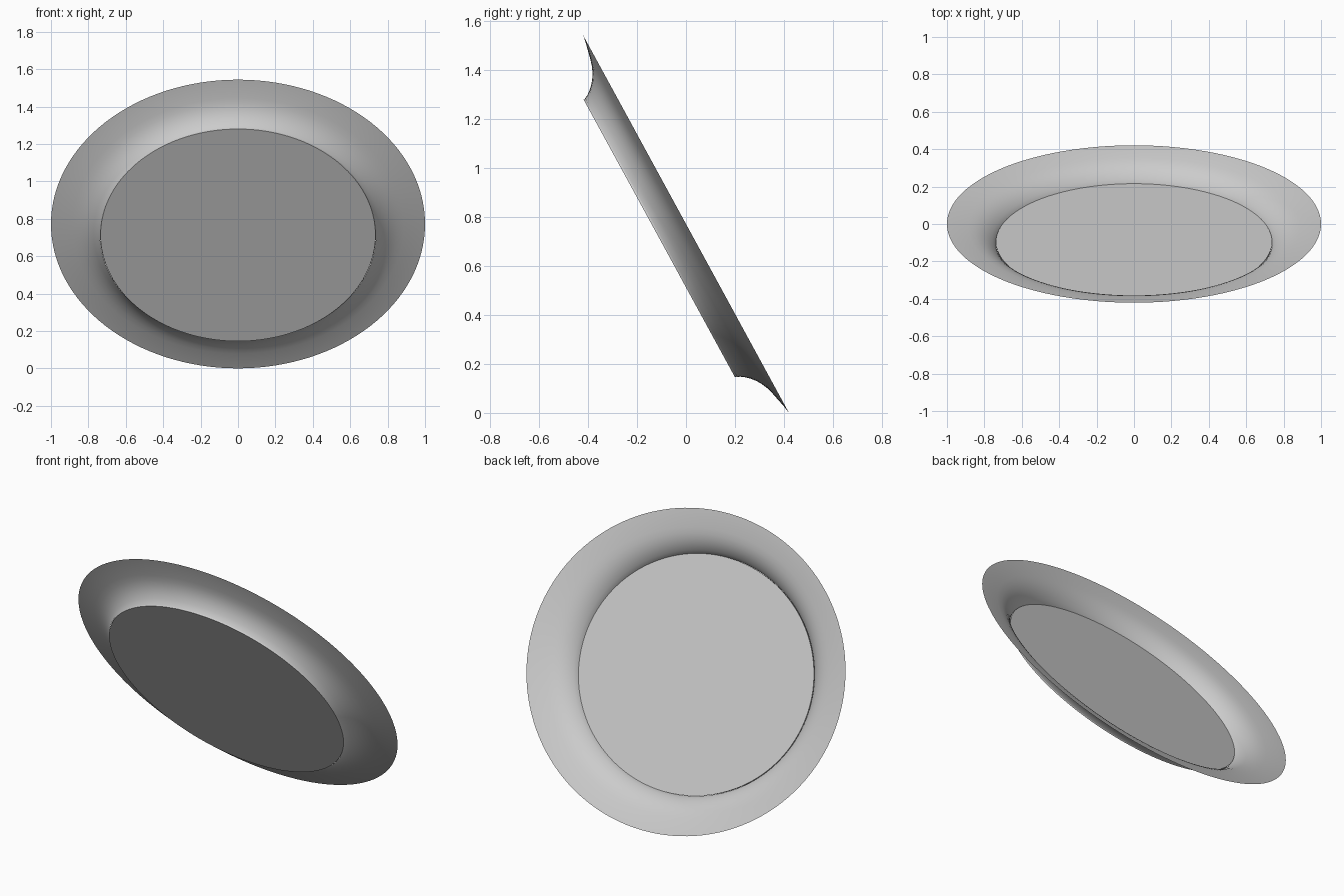
import bpy, bmesh, math

if "Cube" in bpy.data.objects:
    bpy.data.objects.remove(bpy.data.objects["Cube"])

N = 128
SQUASH = 0.879                 # oval proportion along the slope
TILT = math.radians(118.6)     # dish leans back on its rim
CENTRE_Z = 0.772

def lathe(name, profile, cap_start=False, cap_end=False):
    """Oval lathe of (radius, depth) points, then tilted into place."""
    bm = bmesh.new()
    rings = []
    for r, d in profile:
        rings.append([bm.verts.new((r * math.cos(2 * math.pi * i / N),
                                    SQUASH * r * math.sin(2 * math.pi * i / N), d))
                      for i in range(N)])
    for a, b in zip(rings, rings[1:]):
        for i in range(N):
            j = (i + 1) % N
            bm.faces.new((a[i], a[j], b[j], b[i]))
    if cap_start:
        bm.faces.new(rings[0][::-1])
    if cap_end:
        bm.faces.new(rings[-1])
    bmesh.ops.recalc_face_normals(bm, faces=bm.faces)
    mesh = bpy.data.meshes.new(name)
    bm.to_mesh(mesh)
    bm.free()
    ob = bpy.data.objects.new(name, mesh)
    bpy.context.collection.objects.link(ob)
    ob.rotation_euler.x = TILT
    ob.location.z = CENTRE_Z
    bpy.ops.object.select_all(action='DESELECT')
    ob.select_set(True)
    bpy.context.view_layer.objects.active = ob
    bpy.ops.object.shade_smooth_by_angle(angle=math.radians(30))
    return ob

# Flaring wall: steep at the floor, nearly flat at the thin rim
lathe("flared_wall", [(1.0, 0.0), (0.96, 0.006), (0.92, 0.014), (0.885, 0.021),
                      (0.85, 0.030), (0.82, 0.042), (0.795, 0.056), (0.775, 0.071),
                      (0.757, 0.088), (0.744, 0.104), (0.738, 0.116)])

# Flat floor disc with a small foot edge
lathe("floor_disc", [(0.738, 0.108), (0.735, 0.124)], cap_start=True, cap_end=True)
